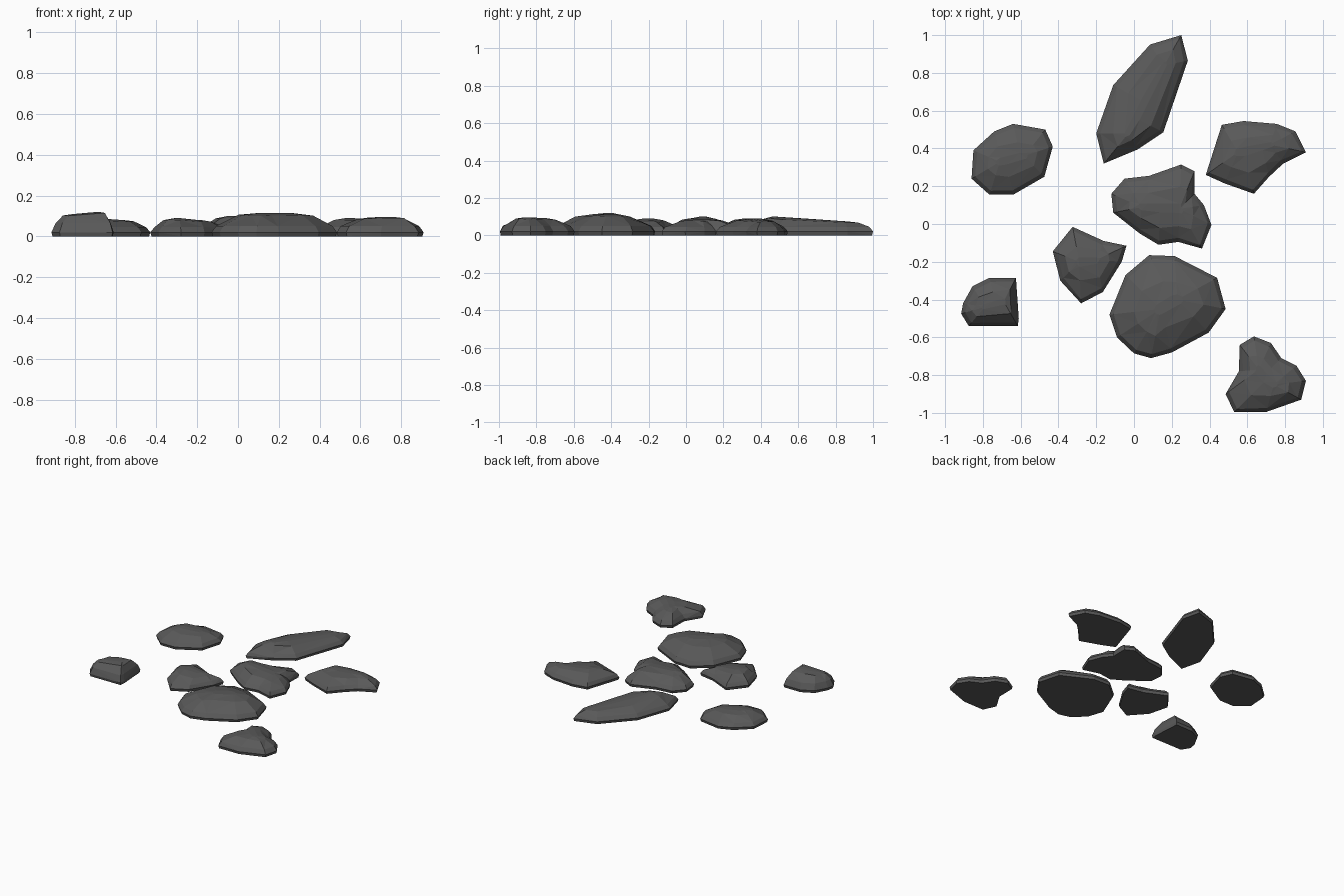
import bpy, bmesh, random
from mathutils import Vector

if "Cube" in bpy.data.objects:
    bpy.data.objects.remove(bpy.data.objects["Cube"])

random.seed(4)
stone_mat = bpy.data.materials.new("dark grey stone")
stone_mat.diffuse_color = (0.1, 0.1, 0.1, 1)
stone_mat.use_nodes = True
stone_mat.node_tree.nodes["Principled BSDF"].inputs["Base Color"].default_value = stone_mat.diffuse_color


def nearest_on_ridge(p, a, b):
    """Closest point of the crest line a-b, seen from above."""
    d = (b - a).to_2d()
    t = max(0, min(1, (p - a.to_2d()).dot(d) / max(d.length_squared, 1e-9)))
    return a.lerp(b, t)


def stone(name, outline, crest_a, crest_b, rim=0.045, shoulder=0.8):
    """Flat-bottomed faceted stone: outline, bevelled rim, shoulder, crest."""
    a, b = Vector(crest_a), Vector(crest_b)
    pts = [Vector(p) for p in outline]
    bm = bmesh.new()
    rings = [[] for _ in range(5)]
    for p in pts:
        c = nearest_on_ridge(p, a, b)
        inward = c.to_2d() - p
        dist = inward.length
        n = inward / dist

        def add(k, s, z):
            q = p + n * s
            rings[k].append(bm.verts.new((q.x, q.y, z)))
        add(0, 0.006, 0)
        add(1, 0, 0.02)
        add(2, min(0.022, dist * 0.25), rim)
        add(3, dist * random.uniform(0.45, 0.6),
            rim + (c.z - rim) * (shoulder + random.uniform(-0.06, 0.06)))
        add(4, dist * 0.88, c.z)
    m = len(pts)
    for lo, hi in zip(rings, rings[1:]):
        for i in range(m):
            j = (i + 1) % m
            bm.faces.new((lo[i], lo[j], hi[j], hi[i]))
    bm.faces.new(rings[0][::-1])
    bm.faces.new(rings[4])
    bmesh.ops.recalc_face_normals(bm, faces=bm.faces)
    bmesh.ops.triangulate(bm, faces=bm.faces)
    mesh = bpy.data.meshes.new(name)
    bm.to_mesh(mesh)
    bm.free()
    mesh.materials.append(stone_mat)
    bpy.context.collection.objects.link(bpy.data.objects.new(name, mesh))


# long stone at the back
stone("long_back_stone",
      [(.25, 1), (.285, .865), (.155, .485), (.02, .395), (-.16, .32),
       (-.2, .48), (-.11, .735), (.085, .95)],
      (-.03, .48, .1), (.16, .84, .075))
# rounded stone, back left
stone("back_left_stone",
      [(-.86, .24), (-.85, .39), (-.74, .49), (-.64, .53), (-.47, .5),
       (-.43, .41), (-.475, .25), (-.64, .155), (-.765, .155)],
      (-.71, .33, .09), (-.58, .36, .08))
# curved stone, back right
stone("back_right_stone",
      [(.38, .26), (.465, .525), (.58, .545), (.755, .53), (.855, .49),
       (.91, .38), (.79, .32), (.715, .25), (.635, .16), (.48, .215)],
      (.55, .38, .09), (.72, .42, .08))
# middle stone
stone("middle_stone",
      [(-.12, .16), (-.05, .24), (.08, .255), (.25, .315), (.32, .28),
       (.32, .16), (.37, .1), (.41, -.005), (.36, -.13), (.235, -.095),
       (.13, -.11), (.03, -.05), (-.11, .06)],
      (.04, .09, .1), (.24, .08, .085))
# small blocky stone on the left
stone("small_left_stone",
      [(-.915, -.475), (-.905, -.42), (-.855, -.33), (-.765, -.285),
       (-.625, -.285), (-.61, -.5), (-.615, -.54), (-.875, -.54)],
      (-.79, -.44, .11), (-.69, -.41, .12), rim=.065, shoulder=.85)
# pointed stone, left of the middle
stone("pointed_stone",
      [(-.43, -.145), (-.325, -.015), (-.16, -.09), (-.04, -.115),
       (-.065, -.2), (-.165, -.36), (-.28, -.42), (-.39, -.3)],
      (-.29, -.2, .09), (-.2, -.19, .08))
# large round stone
stone("large_stone",
      [(-.13, -.48), (-.045, -.27), (.08, -.165), (.215, -.17), (.44, -.285),
       (.485, -.45), (.395, -.575), (.2, -.68), (.09, -.71), (0, -.685),
       (-.09, -.6)],
      (.14, -.45, .115), (.23, -.4, .115), rim=.05)
# lobed stone, front right
stone("front_right_stone",
      [(.56, -.64), (.635, -.595), (.725, -.63), (.78, -.71), (.86, -.75),
       (.91, -.83), (.885, -.93), (.7, -.995), (.53, -.995), (.485, -.9),
       (.555, -.78)],
      (.66, -.77, .092), (.74, -.85, .096), rim=.05)
